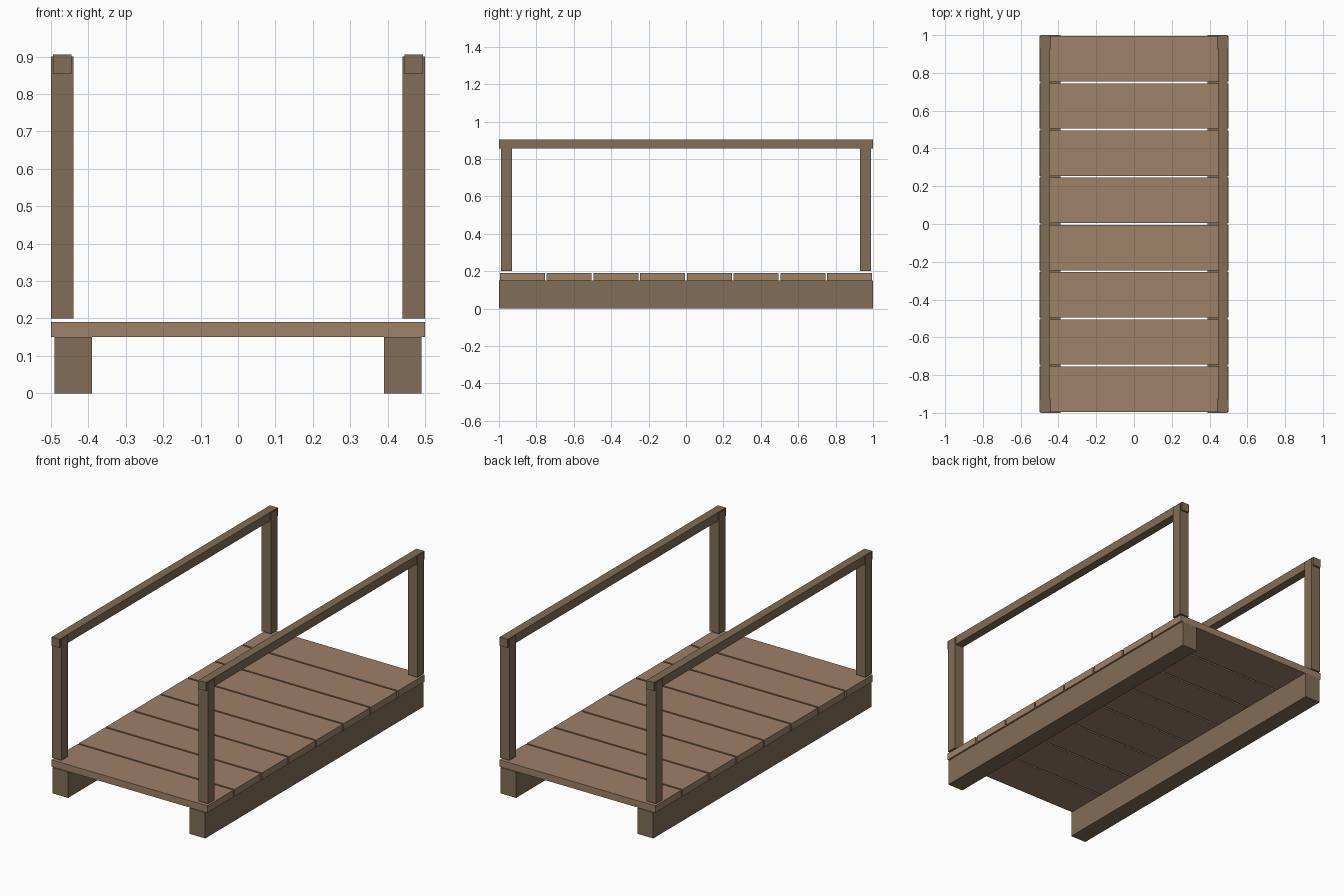
import bpy

if "Cube" in bpy.data.objects:
    bpy.data.objects.remove(bpy.data.objects["Cube"])


def material(name, color):
    mat = bpy.data.materials.new(name)
    mat.diffuse_color = (*color, 1)
    mat.use_nodes = True
    mat.node_tree.nodes["Principled BSDF"].inputs["Base Color"].default_value = mat.diffuse_color
    return mat


light_wood = material("light_wood", (0.34, 0.22, 0.14))
dark_wood = material("dark_wood", (0.22, 0.155, 0.093))


def box(name, center, size, mat):
    bpy.ops.mesh.primitive_cube_add(size=1, location=center)
    obj = bpy.context.object
    obj.name = name
    obj.scale = size
    bpy.ops.object.transform_apply(location=False, rotation=False, scale=True)
    obj.data.materials.append(mat)
    return obj


# Deck planks with narrow gaps
for i in range(8):
    box(f"deck_plank_{i + 1}", (0, -0.875 + 0.25 * i, 0.17), (1.0, 0.24, 0.04), light_wood)

for side, s in (("left", -1), ("right", 1)):
    # Support beam under the deck
    box(f"{side}_beam", (s * 0.44, 0, 0.075), (0.1, 2.0, 0.15), dark_wood)
    # Handrail
    box(f"{side}_handrail", (s * 0.47, 0, 0.88), (0.05, 2.0, 0.05), dark_wood)
    # Railing posts
    for end, e in (("front", -1), ("back", 1)):
        box(f"{side}_{end}_post", (s * 0.47, e * 0.96, 0.55), (0.06, 0.06, 0.7), dark_wood)
